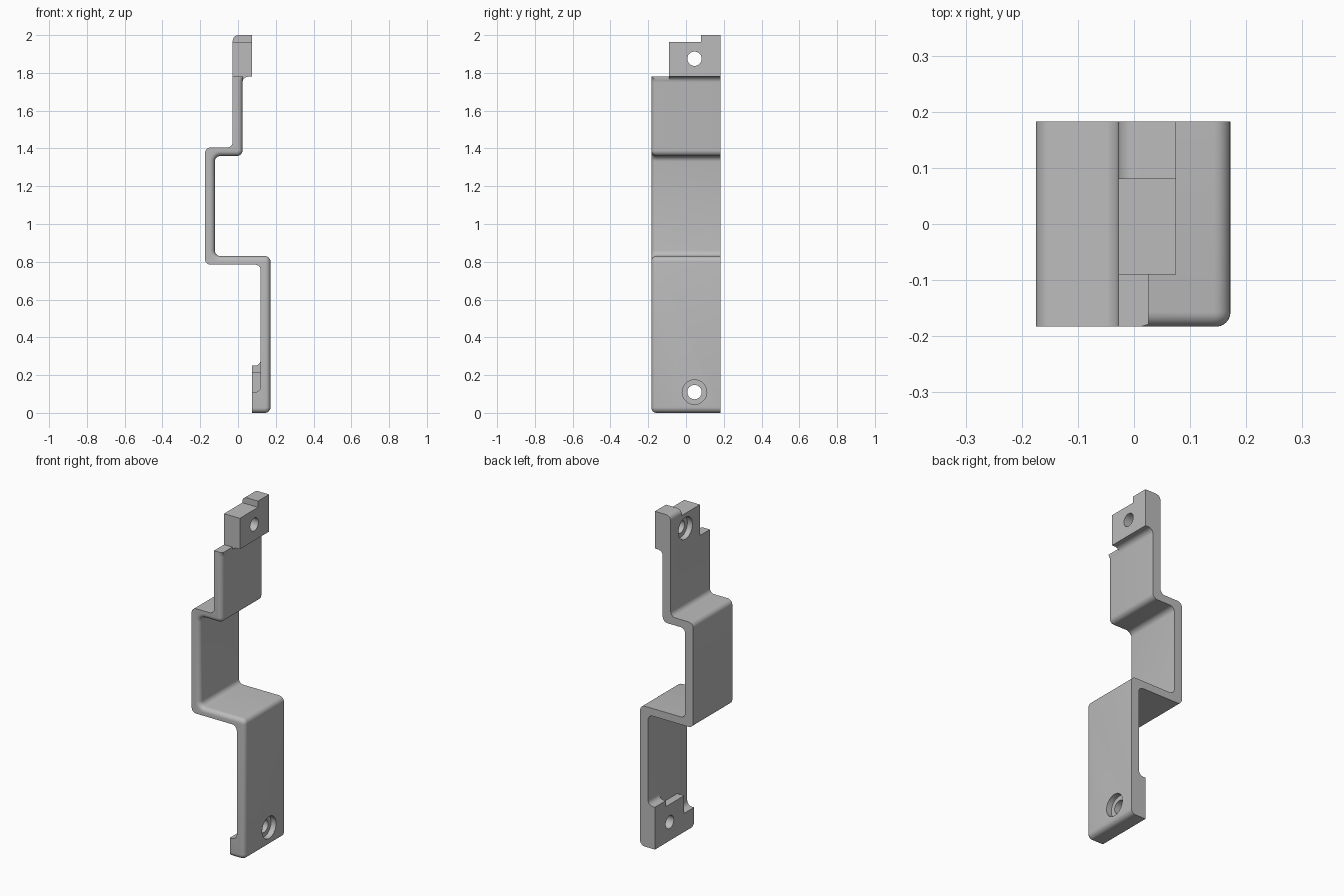
import bpy, bmesh
from math import pi
from mathutils import Vector

cube = bpy.data.objects.get("Cube")
if cube:
    bpy.data.objects.remove(cube, do_unlink=True)

FRONT, BACK = -0.183, 0.183
R = 0.03

grey = bpy.data.materials.new("plain_grey")
grey.use_nodes = True
grey.diffuse_color = (0.5, 0.5, 0.5, 1)
grey.node_tree.nodes["Principled BSDF"].inputs["Base Color"].default_value = (0.5, 0.5, 0.5, 1)


def rounded(points, steps=6):
    """Round the corners of an outline given as (x, z, radius)."""
    out = []
    n = len(points)
    for i, (x, z, r) in enumerate(points):
        p = Vector((x, z))
        if not r:
            out.append(p)
            continue
        a = (Vector(points[i - 1][:2]) - p).normalized()
        b = (Vector(points[(i + 1) % n][:2]) - p).normalized()
        centre = p + (a + b) * r
        for k in range(steps + 1):
            t = k / steps * pi / 2
            from math import sin, cos
            out.append(centre - b * r * cos(t) - a * r * sin(t))
    return out


def extrude(name, points, y0, y1, edge_rule=None):
    """Extrude an x-z outline along y, optionally rounding some front edges."""
    bm = bmesh.new()
    face = bm.faces.new([bm.verts.new((p.x, y0, p.y)) for p in rounded(points)])
    grown = bmesh.ops.extrude_face_region(bm, geom=[face], use_keep_orig=True)
    moved = [v for v in grown["geom"] if isinstance(v, bmesh.types.BMVert)]
    bmesh.ops.translate(bm, vec=(0, y1 - y0, 0), verts=moved)
    bmesh.ops.recalc_face_normals(bm, faces=bm.faces)
    if edge_rule:
        edges = [e for e in bm.edges if all(abs(v.co.y - y0) < 1e-5 for v in e.verts)
                 and edge_rule(e)]
        bmesh.ops.bevel(bm, geom=edges, offset=0.026, segments=6, profile=0.5,
                        affect='EDGES', clamp_overlap=False)
    mesh = bpy.data.meshes.new(name)
    bm.to_mesh(mesh)
    bm.free()
    ob = bpy.data.objects.new(name, mesh)
    bpy.context.collection.objects.link(ob)
    return ob


def box(x0, x1, y0, y1, z0, z1, r=0):
    """Box cutter whose lower +x corner may be rounded."""
    return extrude("cutter", [(x0, z0, 0), (x1, z0, r), (x1, z1, 0), (x0, z1, 0)], y0, y1)


def drill(x0, x1, z, radius):
    bpy.ops.mesh.primitive_cylinder_add(vertices=40, radius=radius, depth=x1 - x0,
                                        location=((x0 + x1) / 2, 0.045, z),
                                        rotation=(0, pi / 2, 0))
    return bpy.context.object


# Stepped strip outline: up the +x side, then down the -x side
right_side = [(0.075, 0, 0), (0.172, 0, R), (0.172, 0.83, R), (-0.123, 0.83, R),
              (-0.123, 1.36, R), (0.024, 1.36, R), (0.024, 1.78, R),
              (0.075, 1.78, 0), (0.075, 2, 0)]
left_side = [(-0.028, 2, R), (-0.028, 1.405, R), (-0.175, 1.405, R),
             (-0.175, 0.785, R), (0.12, 0.785, R), (0.12, 0.25, R), (0.075, 0.25, 0)]
chain = [p for p in rounded(right_side + left_side)]
count = len(rounded(right_side + left_side)) - len(rounded(left_side))
first = {(round(p.x, 4), round(p.y, 4)) for p in chain[:count]}


def on_right(edge):
    return all((round(v.co.x, 4), round(v.co.z, 4)) in first for v in edge.verts)


bracket = extrude("stepped_bracket", right_side + left_side, FRONT, BACK, on_right)
bracket.data.materials.append(grey)

cutters = [
    # Upper block: side notch, lowered top, flare trim
    box(-0.1, 0.2, -0.3, -0.09, 1.78, 2.1),
    box(-0.1, 0.2, -0.3, 0.08, 1.963, 2.1),
    box(0.026, 0.2, -0.3, -0.09, 1.7, 2.1),
    # Foot: side notch and lowered ledge
    box(0, 0.12, -0.3, -0.09, 0.11, 0.4, R),
    box(0, 0.12, -0.2, 0.08, 0.215, 0.4),
    # Screw holes with counterbores
    drill(-0.2, 0.3, 1.875, 0.038),
    drill(-0.2, 0.005, 1.875, 0.065),
    drill(-0.2, 0.3, 0.11, 0.038),
    drill(0.139, 0.3, 0.11, 0.065),
]
for cutter in cutters:
    cutter.hide_render = True
    mod = bracket.modifiers.new("cut", 'BOOLEAN')
    mod.operation, mod.solver, mod.object = 'DIFFERENCE', 'EXACT', cutter

# Bake the cuts and remove the helpers
bpy.context.view_layer.update()
baked = bpy.data.meshes.new_from_object(
    bracket.evaluated_get(bpy.context.evaluated_depsgraph_get()))
bracket.modifiers.clear()
bracket.data = baked
baked.materials.clear()
baked.materials.append(grey)
for polygon in baked.polygons:
    polygon.material_index = 0
for cutter in cutters:
    bpy.data.objects.remove(cutter, do_unlink=True)

bpy.ops.object.select_all(action='DESELECT')
bracket.select_set(True)
bpy.context.view_layer.objects.active = bracket
bpy.ops.object.shade_smooth_by_angle(angle=pi / 6)
